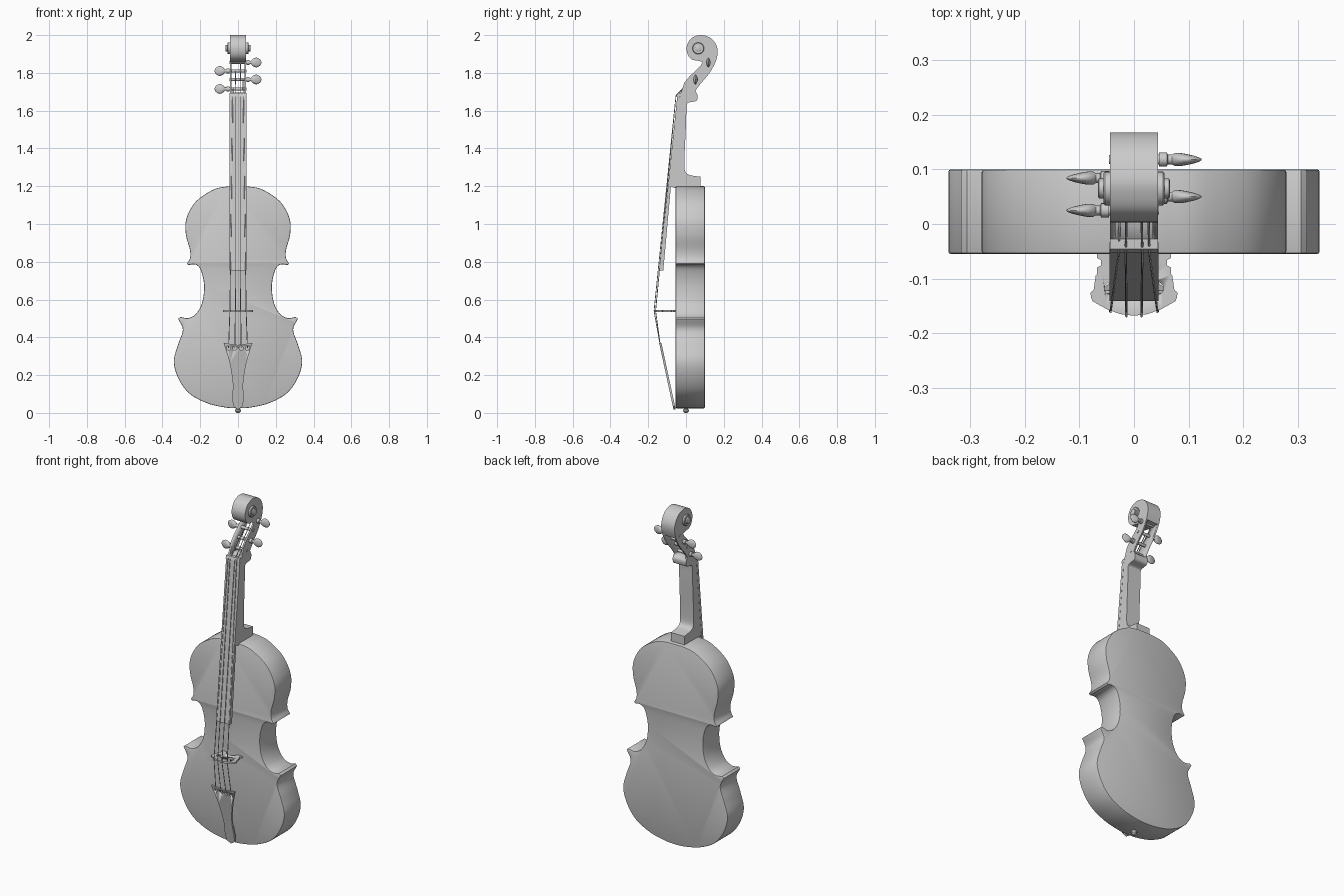
import bpy, bmesh, math
from mathutils import Vector

cube = bpy.data.objects.get("Cube")
if cube:
    bpy.data.objects.remove(cube)

grey = bpy.data.materials.new("plain_grey")
grey.use_nodes = True
grey.diffuse_color = (0.6, 0.6, 0.6, 1)
grey.node_tree.nodes["Principled BSDF"].inputs["Base Color"].default_value = (0.6, 0.6, 0.6, 1)


def finish(name, bm, angle=40):
    bmesh.ops.recalc_face_normals(bm, faces=bm.faces[:])
    mesh = bpy.data.meshes.new(name)
    bm.to_mesh(mesh)
    bm.free()
    mesh.materials.append(grey)
    mesh.shade_smooth()
    mesh.set_sharp_from_angle(angle=math.radians(angle))
    obj = bpy.data.objects.new(name, mesh)
    bpy.context.collection.objects.link(obj)
    return obj


def prism(name, points, place, depth, bevel=0):
    """Extrude a flat outline by a depth vector, optionally rounding its rims."""
    bm = bmesh.new()
    base = bm.faces.new([bm.verts.new(place(*p)) for p in points])
    top = bmesh.ops.extrude_face_region(bm, geom=[base], use_keep_orig=True)["geom"]
    verts = [g for g in top if isinstance(g, bmesh.types.BMVert)]
    bmesh.ops.translate(bm, verts=verts, vec=depth)
    if bevel:
        rims = {e for f in bm.faces if len(f.verts) > 4 for e in f.edges}
        bmesh.ops.bevel(bm, geom=list(rims), offset=bevel, segments=2,
                        profile=0.5, affect='EDGES', clamp_overlap=True)
    return finish(name, bm)


def lathe(name, rings, place, sides=20):
    """Rings are (distance along axis, radius u, radius v)."""
    bm = bmesh.new()
    loops = []
    for a, ru, rv in rings:
        angles = [2 * math.pi * i / sides for i in range(sides)]
        loops.append([bm.verts.new(place(a, ru * math.cos(t), rv * math.sin(t))) for t in angles])
    for low, high in zip(loops, loops[1:]):
        for i in range(sides):
            j = (i + 1) % sides
            bm.faces.new((low[i], low[j], high[j], high[i]))
    bm.faces.new(loops[0])
    bm.faces.new(loops[-1])
    return finish(name, bm)


def spline(points, steps=5):
    """Smooth curve through the points."""
    p = [Vector(q) for q in points]
    p = [2 * p[0] - p[1]] + p + [2 * p[-1] - p[-2]]
    out = []
    for a, b, c, d in zip(p, p[1:], p[2:], p[3:]):
        for i in range(steps):
            t = i / steps
            out.append(tuple(0.5 * (2 * b + (c - a) * t + (2 * a - 5 * b + 4 * c - d) * t ** 2
                                    + (3 * b - a - 3 * c + d) * t ** 3)))
    return out + [tuple(p[-2])]


def mirrored(half):
    """Close a half outline whose first and last points lie on x = 0."""
    return half + [(-x, z) for x, z in reversed(half[1:-1])]


def cut(obj, cutters):
    bpy.context.view_layer.objects.active = obj
    for c in cutters:
        mod = obj.modifiers.new("cut", 'BOOLEAN')
        mod.object = c
        mod.solver = 'EXACT'
        bpy.ops.object.modifier_apply(modifier=mod.name)
        bpy.data.objects.remove(c)


# Body: upper bout, waist and lower bout meet at pointed corners
upper = spline([(0, 1.2), (0.06, 1.198), (0.13, 1.182), (0.222, 1.12), (0.273, 1.03),
                (0.276, 0.945), (0.255, 0.865), (0.254, 0.82), (0.27, 0.79)])
waist = spline([(0.262, 0.783), (0.225, 0.785), (0.198, 0.758), (0.18, 0.68), (0.188, 0.59),
                (0.22, 0.527), (0.262, 0.502), (0.306, 0.508)])
lower = spline([(0.317, 0.498), (0.292, 0.44), (0.318, 0.36), (0.34, 0.27), (0.313, 0.177),
                (0.254, 0.1), (0.16, 0.05), (0.063, 0.028), (0, 0.024)])
prism("body", mirrored(upper + waist + lower), lambda x, z: (x, -0.055, z), (0, 0.155, 0), 0.005)

# Neck, pegbox and scroll as one side profile
front = [(-0.06, 1.19), (-0.083, 1.2), (-0.045, 1.62), (-0.03, 1.685), (-0.008, 1.75)]
pegbox = spline([(0.02, 1.783), (0.07, 1.83), (0.088, 1.857)], 3)
scroll = spline([(0.065, 1.864), (0.03, 1.872), (0.008, 1.9), (0.004, 1.94), (0.022, 1.977),
                 (0.052, 1.995), (0.085, 2.0), (0.13, 1.985), (0.159, 1.95), (0.168, 1.91),
                 (0.157, 1.86), (0.125, 1.80), (0.075, 1.74), (0.05, 1.705)])
back = spline([(0.062, 1.68), (0.055, 1.652), (0.012, 1.642), (0.003, 1.62), (0, 1.53),
               (-0.008, 1.35), (-0.006, 1.283), (0.012, 1.262), (0.04, 1.255)], 4)
heel = [(0.077, 1.25), (0.077, 1.19)]
neck = prism("neck_and_scroll", front + pegbox + scroll + back + heel,
             lambda y, z: (-0.0435, y, z), (0.087, 0, 0))
slot = prism("slot_cutter", [(-0.2, 1.695), (0.3, 1.695), (0.3, 1.853), (-0.2, 1.853)],
             lambda y, z: (-0.034, y, z), (0.068, 0, 0))
cut(neck, [slot])

# Stepped volutes on both sides of the scroll
for side, label in ((1, "left"), (-1, "right")):
    lathe(label + "_volute", [(0.03, 0.031, 0.031), (0.053, 0.031, 0.031), (0.056, 0.028, 0.028),
                              (0.056, 0.018, 0.018), (0.064, 0.018, 0.018), (0.066, 0.015, 0.015)],
          lambda a, u, v: (side * a, 0.065 + u, 1.93 + v), 28)

# Fingerboard and nut
prism("fingerboard", [(-0.141, 0.755), (-0.12, 0.755), (-0.08, 1.2), (-0.035, 1.64),
                      (-0.033, 1.68), (-0.046, 1.68)], lambda y, z: (-0.0445, y, z), (0.089, 0, 0))
prism("nut", [(-0.052, 1.675), (-0.03, 1.675), (-0.022, 1.693), (-0.046, 1.693)],
      lambda y, z: (-0.044, y, z), (0.088, 0, 0))

# Bridge with feet, arch and openings
bridge_half = [(0, -0.08), (0.025, -0.075), (0.035, -0.054), (0.068, -0.054), (0.068, -0.062),
               (0.06, -0.066), (0.06, -0.076), (0.068, -0.08), (0.068, -0.092), (0.07, -0.094),
               (0.074, -0.121), (0.08, -0.126), (0.078, -0.137), (0.073, -0.143),
               (0.05, -0.156), (0.025, -0.165), (0, -0.168)]
bridge = prism("bridge", mirrored(bridge_half), lambda x, y: (x, y, 0.534), (0, 0, 0.01))
cut(bridge, [lathe("hole_cutter", [(0.5, r, r), (0.6, r, r)],
                   lambda a, u, v: (x + u, y + v, a), 12)
             for x, y, r in ((0, -0.11, 0.014), (0.042, -0.118, 0.012), (-0.042, -0.118, 0.012))])

# Tailpiece: slanted tapering plate with string holes
tail_half = [(0, 0.36)] + spline([(0.076, 0.37), (0.066, 0.338), (0.048, 0.28), (0.036, 0.22),
                                  (0.027, 0.15), (0.03, 0.08), (0.025, 0.035)], 3) + [(0, 0.018)]
tailpiece = prism("tailpiece", mirrored(tail_half),
                  lambda x, z: (x, -0.142 + (0.37 - z) * 0.215, z), (0, 0.012, 0))
cut(tailpiece, [lathe("hole_cutter", [(-0.3, 0.011, 0.011), (0, 0.011, 0.011)],
                      lambda a, u, v: (x + u, a, 0.343 + v), 14)
                for x in (-0.05, -0.017, 0.017, 0.05)])

# End pin below the body
lathe("end_pin", [(0.03, 0.011, 0.011), (0.019, 0.011, 0.011), (0.016, 0.016, 0.016),
                  (0.008, 0.016, 0.016), (0.002, 0.01, 0.01), (0, 0.006, 0.006)],
      lambda a, u, v: (u, v, a))

# Tuning pegs: round shaft, collar and flattened pointed head
peg_rings = [(-0.046, 0.008, 0.008), (0.046, 0.009, 0.009), (0.046, 0.013, 0.013),
             (0.06, 0.013, 0.013), (0.062, 0.009, 0.009), (0.07, 0.009, 0.009),
             (0.075, 0.012, 0.016), (0.085, 0.012, 0.023), (0.097, 0.01, 0.026),
             (0.11, 0.007, 0.022), (0.119, 0.004, 0.014), (0.124, 0.001, 0.003)]
pegs = [(-1, 0.025, 1.715), (1, 0.05, 1.765), (-1, 0.084, 1.81), (1, 0.118, 1.855)]
for n, (side, py, pz) in enumerate(pegs):
    lathe("tuning_peg_%d" % (n + 1), peg_rings, lambda a, u, v: (side * a, py + u, pz + v))

# Strings from tailpiece over bridge and nut to the pegs
for n, (side, py, pz) in enumerate(pegs):
    outer = n < 2
    path = [(side * (0.05 if outer else 0.017), -0.134, 0.343),
            (side * (0.043 if outer else 0.014), -0.161 if outer else -0.169, 0.54),
            (side * (0.028 if outer else 0.015), -0.053, 1.68),
            (side * (0.026 if outer else 0.013), py - 0.009, pz)]
    curve = bpy.data.curves.new("string_%d" % (n + 1), 'CURVE')
    curve.dimensions = '3D'
    curve.bevel_depth = 0.0022
    curve.bevel_resolution = 1
    line = curve.splines.new('POLY')
    line.points.add(len(path) - 1)
    for point, co in zip(line.points, path):
        point.co = (*co, 1)
    curve.materials.append(grey)
    bpy.context.collection.objects.link(bpy.data.objects.new(curve.name, curve))
